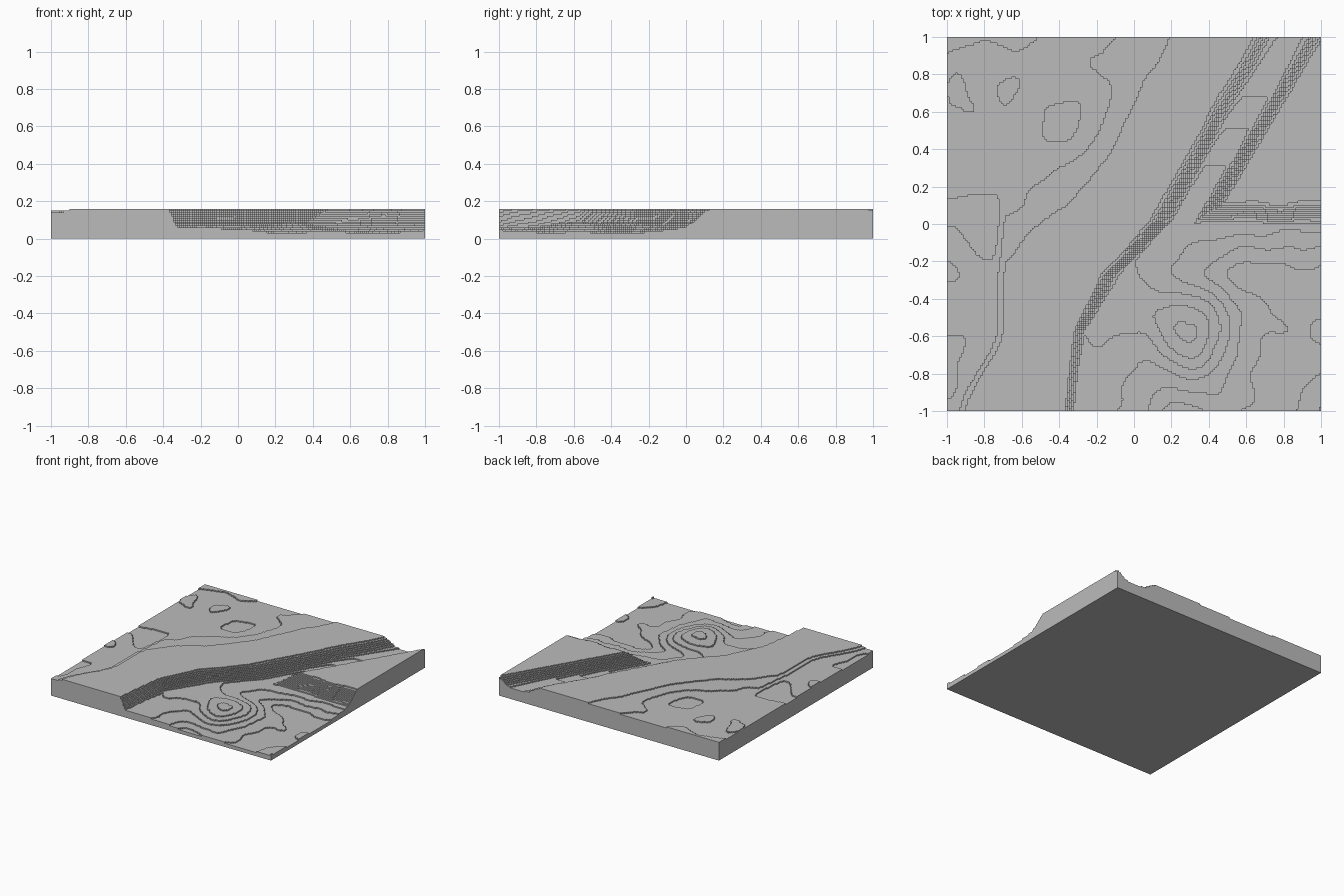
import bpy
import math
from mathutils import Vector, noise

cube = bpy.data.objects.get("Cube")
if cube:
    bpy.data.objects.remove(cube, do_unlink=True)

CELLS = 180          # terrain cells per side
STEP = 0.01          # terrace height
SIZE = 2.0 / CELLS

# Rim of the long escarpment, as (y, x) points
RIM = [(-1, -0.38), (-0.575, -0.32), (-0.27, -0.18), (0.015, 0.07), (0.39, 0.28), (1, 0.62)]


def smooth(a, b, v):
    t = min(1.0, max(0.0, (v - a) / (b - a)))
    return t * t * (3 - 2 * t)


def mix(a, b, t):
    return a + (b - a) * t


def rim_x(y):
    for (y0, x0), (y1, x1) in zip(RIM, RIM[1:]):
        if y <= y1:
            return mix(x0, x1, (y - y0) / (y1 - y0))
    return RIM[-1][1]


def wobble(x, y, scale, seed):
    p = Vector((x * scale, y * scale, seed))
    return noise.noise(p) + 0.4 * noise.noise(p * 2.1)


def mound(x, y, cx, cy, rx, ry):
    return math.exp(-((x - cx) / rx) ** 2 - ((y - cy) / ry) ** 2)


def upland(x, y, d):
    # Flat shelf beside the escarpment, rolling ground farther away
    far = smooth(0.3, 0.75, d)
    h = 0.158 - 0.016 * far * smooth(-0.3, 0.5, y)
    h += 0.013 * far * wobble(x, y, 2.6, 3.7)
    # Low scarp facing west
    edge = -0.72 - 0.2 * smooth(-0.55, -1.0, y)
    h -= 0.018 * smooth(0.04, -0.04, x - edge) * smooth(0.25, 0.05, y)
    return min(0.16, max(0.12, h))


def lowland(x, y):
    # Basin with a central hill, rising north into the narrow channel
    h = mix(0.062, 0.03, smooth(-0.3, 0.6, x + 0.25 * (-y - 0.3)))
    h = mix(h, 0.06, smooth(-0.3, 0.05, y)) + 0.035 * smooth(0.1, 1.0, y)
    h += 0.052 * mound(x, y, 0.335, -0.59, 0.24, 0.24)
    h += 0.014 * mound(x, y, 0.02, -0.42, 0.25, 0.18)
    h += 0.016 * mound(x, y, 1.0, -1.0, 0.2, 0.25)
    return max(0.02, h + 0.011 * wobble(x, y, 3.2, 8.3) * smooth(0.2, -0.1, y))


def height(x, y):
    d = rim_x(y) + 0.012 * wobble(x, y, 4, 1.5) - x
    low = lowland(x, y)
    if d > 0:
        return upland(x, y, d)
    # Steep escarpment down to the basin
    width = mix(0.06, 0.15, smooth(-0.8, 0.1, y))
    h = mix(low, 0.158, smooth(-width, 0, d))
    # Wedge-shaped tableland in the north-east
    south = (y + 0.01 - 0.03 * wobble(x, y, 3, 5.1)) / 0.14
    west = (x - 0.36 - 0.6 * (y - 0.1)) / 0.13
    return max(h, mix(low, 0.16, smooth(0, 1, min(south, west))))


# Terrace levels for every cell
levels = {}
for i in range(CELLS):
    for j in range(CELLS):
        x, y = -1 + (i + 0.5) * SIZE, -1 + (j + 0.5) * SIZE
        levels[i, j] = round(height(x, y) / STEP) * STEP

verts, faces = [], []


def quad(*points):
    start = len(verts)
    verts.extend(points)
    faces.append(tuple(range(start, start + 4)))


# Flat treads and the vertical risers between unequal neighbours
for (i, j), z in levels.items():
    x0, y0 = -1 + i * SIZE, -1 + j * SIZE
    x1, y1 = x0 + SIZE, y0 + SIZE
    ring = [(x0, y0), (x1, y0), (x1, y1), (x0, y1)]
    quad(*[(x, y, z) for x, y in ring])
    for k, (di, dj) in enumerate([(0, -1), (1, 0), (0, 1), (-1, 0)]):
        base = levels.get((i + di, j + dj), 0.0)
        if base < z - STEP / 2:
            a, b = ring[k], ring[(k + 1) % 4]
            quad((*a, base), (*b, base), (*b, z), (*a, z))

# Underside
quad((-1, 1, 0), (1, 1, 0), (1, -1, 0), (-1, -1, 0))

mesh = bpy.data.meshes.new("terraced_terrain")
mesh.from_pydata(verts, [], faces)
terrain = bpy.data.objects.new("terraced_terrain", mesh)
bpy.context.collection.objects.link(terrain)

# Single plain grey
grey = bpy.data.materials.new("plain_grey")
grey.use_nodes = True
colour = (0.5, 0.5, 0.5, 1)
grey.diffuse_color = colour
grey.node_tree.nodes["Principled BSDF"].inputs["Base Color"].default_value = colour
mesh.materials.append(grey)
